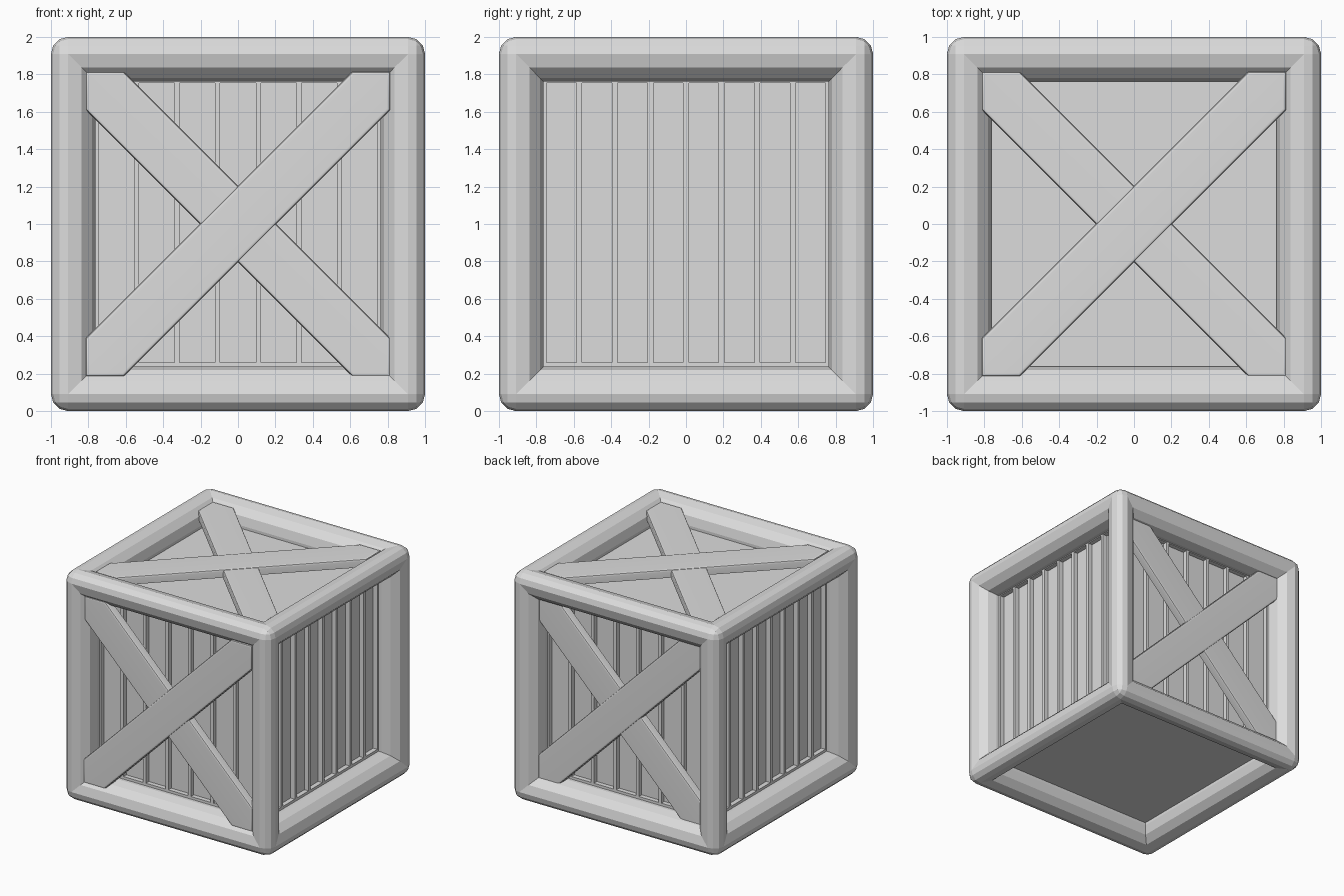
import bpy, bmesh
from math import radians
from mathutils import Matrix, Vector

if "Cube" in bpy.data.objects:
    bpy.data.objects.remove(bpy.data.objects["Cube"], do_unlink=True)

grey = bpy.data.materials.new("light_grey")
grey.use_nodes = True
COLOUR = (0.72, 0.72, 0.72, 1.0)
grey.diffuse_color = COLOUR
grey.node_tree.nodes["Principled BSDF"].inputs["Base Color"].default_value = COLOUR

BOARD = 0.785        # distance of the upright boards from the crate centre
BATTEN = 0.825       # distance of the batten faces from the centre
END_FLOOR = 0.828    # distance of the top and bottom panels from the centre
CREST = 0.91         # crest line of the rounded frame beams
OPENING = 0.762      # half width of the panel openings

# Transforms from a panel's own (across, up, outward) axes to each crate side
LIFT = Matrix.Translation((0, 0, 1))
STAND = Matrix.Rotation(radians(90), 4, "X")


def turned(angle):
    return LIFT @ Matrix.Rotation(radians(angle), 4, "Z") @ STAND


SIDES = {"front": turned(0), "left": turned(90), "back": turned(180),
         "right": turned(-90), "top": LIFT}


def finish(bm, name, matrix):
    bmesh.ops.recalc_face_normals(bm, faces=bm.faces)
    bm.transform(matrix)
    mesh = bpy.data.meshes.new(name)
    bm.to_mesh(mesh)
    bm.free()
    mesh.materials.append(grey)
    obj = bpy.data.objects.new(name, mesh)
    bpy.context.collection.objects.link(obj)
    return obj


# Crate body: rounded cube whose beams curve inward to a recess in every side
def make_body():
    bm = bmesh.new()
    bmesh.ops.create_cube(bm, size=2)
    bmesh.ops.bevel(bm, geom=bm.edges[:], offset=1 - CREST, segments=3,
                    profile=0.5, affect="EDGES")
    panels = sorted(bm.faces, key=lambda f: f.calc_area())[-6:]
    bmesh.ops.inset_individual(bm, faces=panels, thickness=CREST - OPENING,
                               use_even_offset=True)
    ends = [f for f in panels if abs(f.normal.z) > 0.9]
    walls = [f for f in panels if abs(f.normal.z) < 0.1]
    for faces, floor in ((ends, END_FLOOR), (walls, BOARD)):
        bmesh.ops.inset_individual(bm, faces=faces, thickness=0, depth=floor - 1)

    def on_lip(v):
        a = sorted(abs(c) for c in v.co)
        return a[2] > 0.999 and abs(a[1] - OPENING) < 0.001

    lip = [e for e in bm.edges if all(on_lip(v) for v in e.verts)]
    bmesh.ops.bevel(bm, geom=lip, offset=CREST - OPENING - 0.001, segments=3,
                    profile=0.5, affect="EDGES")
    bmesh.ops.remove_doubles(bm, verts=bm.verts, dist=0.003)
    finish(bm, "crate_frame", LIFT)


# Thin battens and end rails that divide a side into sunken boards
def make_battens(side, boards, pitch, gap):
    bm = bmesh.new()

    def strip(u, v, width, height):
        middle = (BOARD + BATTEN) / 2 - 0.01
        place = (Matrix.Translation((u, v, middle))
                 @ Matrix.Diagonal((width, height, BATTEN - BOARD + 0.02, 1)))
        bmesh.ops.create_cube(bm, size=1, matrix=place)

    for i in range(boards + 1):
        strip((i - boards / 2) * pitch, 0, gap, 1.53)
    strip(0, 0.765, 1.53, 0.02)
    strip(0, -0.757, 1.53, 0.035)
    finish(bm, side + "_battens", SIDES[side])


# Diagonal brace: a slab with clipped ends and softened edges
def make_brace(side, name, mirror, height):
    reach, cut, thickness = 0.814, 0.61, 0.07
    outline = [(-reach, -reach), (-cut, -reach), (reach, cut),
               (reach, reach), (cut, reach), (-reach, -cut)]
    bm = bmesh.new()
    base = bm.faces.new([bm.verts.new((u * mirror, v, height - thickness)) for u, v in outline])
    new = bmesh.ops.extrude_face_region(bm, geom=[base])["geom"]
    top = [g for g in new if isinstance(g, bmesh.types.BMVert)]
    bmesh.ops.translate(bm, verts=top, vec=Vector((0, 0, thickness)))
    if base not in bm.faces[:]:
        bmesh.ops.holes_fill(bm, edges=bm.edges[:])
    rim = [e for e in bm.edges if all(v in top for v in e.verts)]
    bmesh.ops.bevel(bm, geom=rim, offset=0.018, segments=2, profile=0.5, affect="EDGES")
    obj = finish(bm, side + "_" + name, SIDES[side])
    bpy.ops.object.select_all(action="DESELECT")
    obj.select_set(True)
    bpy.context.view_layer.objects.active = obj
    bpy.ops.object.shade_smooth_by_angle(angle=radians(40))
    obj.modifiers.new("even_shading", "WEIGHTED_NORMAL").keep_sharp = True


make_body()
for side in ("front", "back"):
    make_battens(side, 7, 0.217, 0.027)
for side in ("left", "right"):
    make_battens(side, 8, 0.19, 0.03)
for side, height in (("front", 0.972), ("back", 0.918), ("top", 0.972)):
    make_brace(side, "under_brace", -1, height - 0.008)
    make_brace(side, "over_brace", 1, height)
